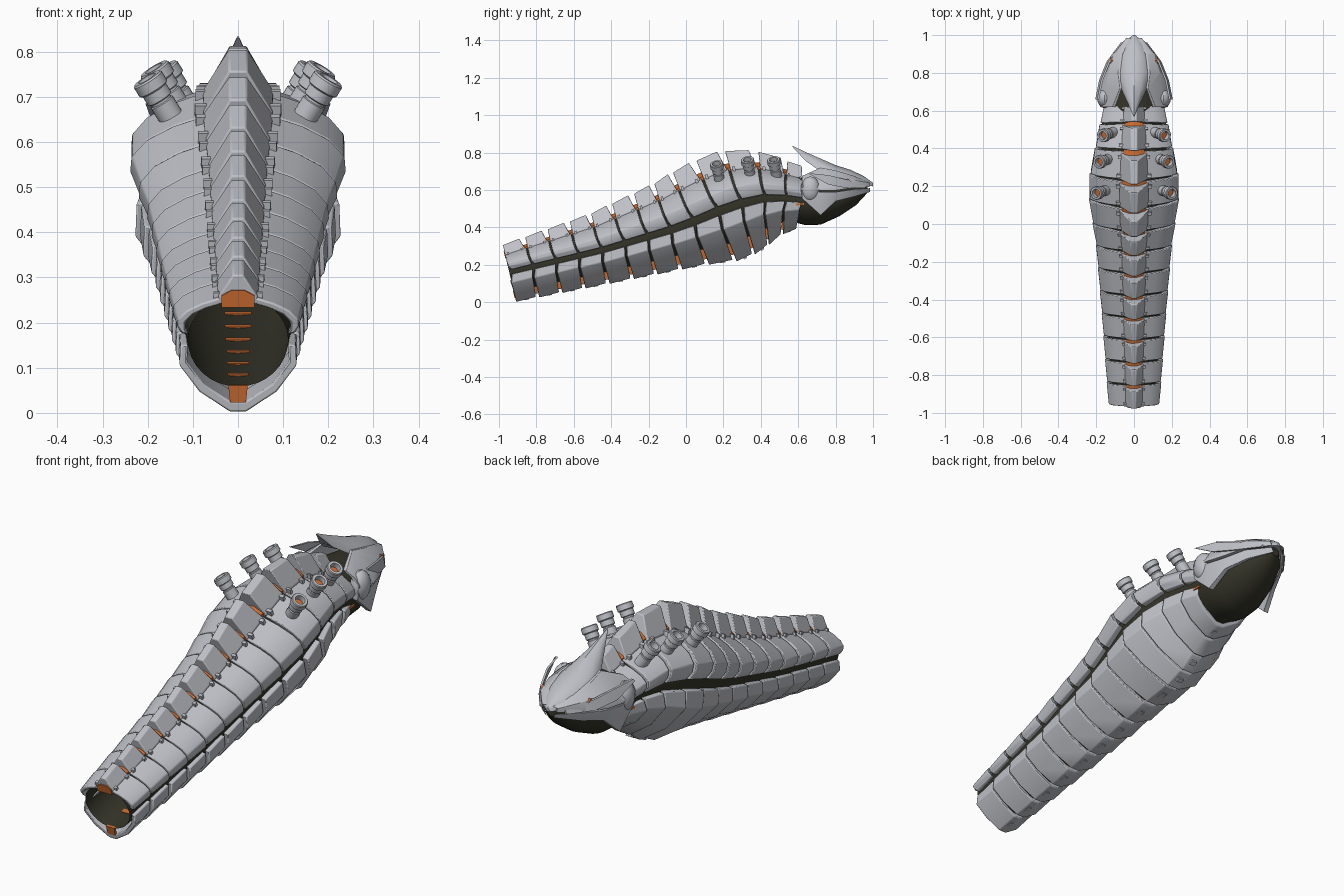
import bpy, bmesh, math
from mathutils import Vector

cube = bpy.data.objects.get("Cube")
if cube:
    bpy.data.objects.remove(cube)


def material(name, r, g, b):
    m = bpy.data.materials.new(name)
    m.use_nodes = True
    m.diffuse_color = (r, g, b, 1)
    bsdf = m.node_tree.nodes["Principled BSDF"]
    bsdf.inputs["Base Color"].default_value = (r, g, b, 1)
    bsdf.inputs["Roughness"].default_value = 0.6
    return m


GREY = material("armour grey", 0.52, 0.53, 0.57)
DARK = material("dark olive hide", 0.035, 0.034, 0.022)
ORANGE = material("glowing orange", 0.6, 0.15, 0.03)
parts = []


def loft(name, rings, mat, caps=(True, True), bevel=0.0, tip_mat=None):
    """Skin a list of equal closed rings; tip_mat colours the last cap."""
    bm = bmesh.new()
    rows = [[bm.verts.new(p) for p in ring] for ring in rings]
    n = len(rows[0])
    for a, b in zip(rows, rows[1:]):
        for i in range(n):
            j = (i + 1) % n
            bm.faces.new((a[i], a[j], b[j], b[i]))
    if caps[0]:
        bm.faces.new(rows[0][::-1])
    if caps[1]:
        end = bm.faces.new(rows[-1])
        end.material_index = 1 if tip_mat else 0
    bmesh.ops.recalc_face_normals(bm, faces=bm.faces)
    mesh = bpy.data.meshes.new(name)
    bm.to_mesh(mesh)
    bm.free()
    mesh.materials.append(mat)
    if tip_mat:
        mesh.materials.append(tip_mat)
    ob = bpy.data.objects.new(name, mesh)
    bpy.context.scene.collection.objects.link(ob)
    if bevel:
        mod = ob.modifiers.new("soft edges", 'BEVEL')
        mod.width, mod.segments, mod.limit_method = bevel, 2, 'ANGLE'
    parts.append(ob)
    return ob


# Body stations: y, spine height, half width, height above, depth below
BODY = [(-0.95, 0.16, 0.135, 0.15, 0.16), (-0.46, 0.275, 0.17, 0.205, 0.18),
        (-0.09, 0.383, 0.2, 0.265, 0.215), (0.04, 0.43, 0.22, 0.29, 0.24),
        (0.18, 0.49, 0.24, 0.3, 0.285), (0.28, 0.525, 0.235, 0.3, 0.28),
        (0.41, 0.557, 0.205, 0.255, 0.25), (0.53, 0.557, 0.18, 0.2, 0.19),
        (0.63, 0.545, 0.155, 0.17, 0.15)]


def station(y):
    for a, b in zip(BODY, BODY[1:]):
        if y <= b[0] or b is BODY[-1]:
            f = (y - a[0]) / (b[0] - a[0])
            return [p + (q - p) * f for p, q in zip(a[1:], b[1:])]


def at(x, h, y):
    """Point from relative width and height in the slice square to the spine."""
    z, w, up, down = station(y)
    slope = (station(y + 0.06)[0] - station(y - 0.06)[0]) / 0.12
    k = h * (up if h > 0 else down) / math.hypot(1, slope)
    return Vector((x * w, y - slope * k, z + k))


def plate(name, section, y0, y1, mat=GREY, flare=(1, 1), bevel=0.004):
    """Section rows are width, height, start and end along the segment."""
    rings = []
    for end in (0, 1):
        s = flare[end]
        rings.append([at(x * s, h * s, y0 + (y1 - y0) * t[end]) for x, h, *t in section])
    return loft(name, rings, mat, bevel=bevel)


def thick(rows):
    return rows + [(x * 0.87, h * 0.86, a, b) for x, h, a, b in rows[::-1]]


def mirrored(rows):
    return rows + [(-x, h, a, b) for x, h, a, b in rows[::-1]]


KEEL = mirrored([(0.3, 0.56, 0, 0.88), (0.33, 0.66, 0, 0.88), (0.085, 1, 0, 0.74)])
SHOULDER = thick([(0.24, 0.66, 0, 0.93), (0.6, 0.56, 0, 0.93), (0.85, 0.45, 0, 0.93),
                  (0.99, 0.32, 0, 0.93), (1, 0.2, 0.03, 0.95), (0.93, 0.08, 0.12, 1.02)])
BELLY = thick(mirrored([(0.92, -0.09, 0.1, 1), (0.94, -0.35, -0.02, 0.9),
                        (0.62, -0.72, 0, 0.9), (0.13, -1, 0, 0.86)]))
JOINT = [(-0.27, 0.5), (-0.27, 0.68), (-0.1, 0.76), (0.1, 0.76), (0.27, 0.68), (0.27, 0.5)]
VENT = [(-0.16, -0.64), (0.16, -0.64), (0.13, -0.88), (-0.13, -0.88)]
SLOT = [(-0.06, -0.97), (0.06, -0.97), (0.06, -1.02), (-0.06, -1.02)]
CLIP = [(0.29, 0.6), (0.4, 0.6), (0.4, 0.69), (0.29, 0.69)]


def block(name, outline, t0, t1, y0, y1, mat, side=1):
    plate(name, [(x * side, h, t0, t1) for x, h in outline], y0, y1, mat, bevel=0)


# Armoured body segments
starts = [-0.945 + 0.1225 * i for i in range(9)] + [0.165, 0.29, 0.415, 0.53, 0.62]
for i, (y0, y1) in enumerate(zip(starts, starts[1:])):
    plate(f"dorsal_keel_{i}", KEEL, y0, y1, flare=(0.985, 1.01))
    plate(f"belly_plate_{i}", BELLY, y0, y1, flare=(1.02, 0.98))
    block(f"dorsal_joint_{i}", JOINT, -0.03 if i == 0 else -0.2, 0.06, y0, y1, ORANGE)
    block(f"belly_vent_{i}", VENT, -0.03 if i == 0 else -0.12, 0.06, y0, y1, ORANGE)
    block(f"belly_slot_{i}", SLOT, 0.35, 0.55, y0, y1, GREY)
    for side, word in ((1, "left"), (-1, "right")):
        rows = [(x * side, h, a, b) for x, h, a, b in SHOULDER]
        plate(f"{word}_shoulder_plate_{i}", rows, y0, y1, flare=(0.99, 1.01))
        for t in (0.08, 0.7):
            block(f"{word}_keel_clip_{i}", CLIP, t, t + 0.1, y0, y1, GREY, side)


# Hide tube, open at the tail, closing under the chin
def ellipse(y, z, rx, up, down):
    ring = []
    for k in range(32):
        a = math.tau * k / 32
        s = math.sin(a)
        ring.append(Vector((rx * math.cos(a), y, z + s * (up if s > 0 else down))))
    return ring


tube = []
for i in range(24):
    y = -0.945 + 1.5 * i / 23
    tube.append([at(math.cos(a) * 0.82, math.sin(a) * 0.66, y)
                 for a in (math.tau * k / 32 for k in range(32))])
tube += [ellipse(0.64, 0.55, 0.15, 0.12, 0.138), ellipse(0.72, 0.56, 0.145, 0.11, 0.145),
         ellipse(0.82, 0.57, 0.12, 0.09, 0.11), ellipse(0.91, 0.59, 0.08, 0.06, 0.07),
         ellipse(0.97, 0.605, 0.025, 0.02, 0.02)]
loft("hide_tube", tube, DARK, caps=(False, True))

# Crown with swept-back crest: y, half width, edge height, top height
crown = [(1.0, 0.008, 0.62, 0.638), (0.95, 0.06, 0.625, 0.675), (0.88, 0.092, 0.64, 0.708),
         (0.8, 0.1, 0.66, 0.733), (0.72, 0.07, 0.7, 0.768), (0.64, 0.033, 0.755, 0.803),
         (0.57, 0.003, 0.83, 0.836)]
loft("crown_crest", [[(w * c, y, lo + (hi - lo) * s) for c, s in
     ((-1, 0), (-0.85, 0.45), (-0.5, 0.8), (0, 1), (0.5, 0.8), (0.85, 0.45), (1, 0), (0, 0.1))]
    for y, w, lo, hi in crown], GREY)

# Face shells: y, then x and z at the brow, mouth line and lower edge
FACE = [(0.985, (0.015, 0.64), (0.035, 0.615), (0.02, 0.59)),
        (0.9, (0.07, 0.675), (0.115, 0.61), (0.1, 0.565)),
        (0.8, (0.085, 0.705), (0.16, 0.595), (0.145, 0.54)),
        (0.72, (0.075, 0.72), (0.185, 0.595), (0.17, 0.465)),
        (0.62, (0.115, 0.675), (0.18, 0.61), (0.172, 0.555))]


def shell(name, rows, side, inset=0.86):
    loft(name, [[(x * side, y, z) for x, z in pts] +
                [(x * inset * side, y, z) for x, z in pts[::-1]] for y, pts in rows],
         GREY, bevel=0.003)


for side, word in ((1, "left"), (-1, "right")):
    upper, jaw = [], []
    for y, (bx, bz), (mx, mz), (lx, lz) in FACE:
        upper.append((y, [(bx, bz), ((bx + mx) / 2 + 0.015, (bz + mz) / 2 + 0.01),
                          (mx, mz + 0.012), (mx, mz + 0.003)]))
        jaw.append((y, [(mx * 0.97, mz - 0.005), ((mx + lx) / 2, (mz + lz) / 2), (lx, lz)]))
    shell(f"{word}_face", upper, side)
    shell(f"{word}_jaw", jaw, side)

    # Cheek hub and rear frill
    hub = []
    for k in range(9):
        a = math.pi * (0.02 + 0.96 * k / 8)
        r, x = 0.052 * math.sin(a), side * (0.155 - 0.04 * math.cos(a))
        hub.append([(x, 0.665 + r * math.cos(b), 0.605 + 1.3 * r * math.sin(b))
                    for b in (math.tau * j / 20 for j in range(20))])
    loft(f"{word}_cheek_hub", hub, GREY)

    # Thin blade fin sweeping back along the cheek
    fin = [(0.96, 0.06, 0.61, 0.625), (0.86, 0.135, 0.61, 0.655),
           (0.76, 0.175, 0.63, 0.68), (0.66, 0.195, 0.685, 0.69)]
    loft(f"{word}_cheek_fin", [[(side * x, y, lo), (side * (x + 0.01), y, lo),
                                (side * x, y, hi), (side * (x - 0.01), y, hi)]
                               for y, x, lo, hi in fin], GREY)

    # Eye
    loft(f"{word}_eye", [[(side * x, 0.865 + dy, 0.65 + dz) for dy, dz in
                          ((-0.016, 0.004), (0, 0.009), (0.016, -0.003), (0, -0.007))]
                         for x in (0.09, 0.124)], ORANGE)
    # Neck glow
    loft(f"{word}_neck_glow", [[(side * x, y, z) for y, z in
                                ((0.56, 0.525), (0.63, 0.53), (0.63, 0.52), (0.56, 0.517))]
                               for x in (0.12, 0.152)], ORANGE)

    # Back turrets with open glowing muzzles: ring radius and distance along barrel
    barrel = [(0.028, -0.02), (0.028, 0.045), (0.024, 0.047), (0.024, 0.052), (0.03, 0.055),
              (0.03, 0.078), (0.036, 0.082), (0.036, 0.105), (0.033, 0.109), (0.022, 0.109),
              (0.02, 0.085)]
    for i, (x, y, z) in enumerate(((0.145, 0.18, 0.65), (0.13, 0.345, 0.672), (0.11, 0.485, 0.672))):
        aim = Vector((side * 0.52, -0.16, 0.84)).normalized()
        u = aim.cross(Vector((0, 1, 0))).normalized()
        v = aim.cross(u)
        base = Vector((side * x, y, z))
        loft(f"{word}_turret_{i}", [[base + aim * d + (u * math.cos(a) + v * math.sin(a)) * r
             for a in (math.tau * k / 20 for k in range(20))] for r, d in barrel],
             GREY, tip_mat=ORANGE)

# Smooth shading with crisp edges
bpy.ops.object.select_all(action='DESELECT')
for ob in parts:
    ob.select_set(True)
bpy.context.view_layer.objects.active = parts[0]
bpy.ops.object.shade_smooth_by_angle(angle=math.radians(32))
